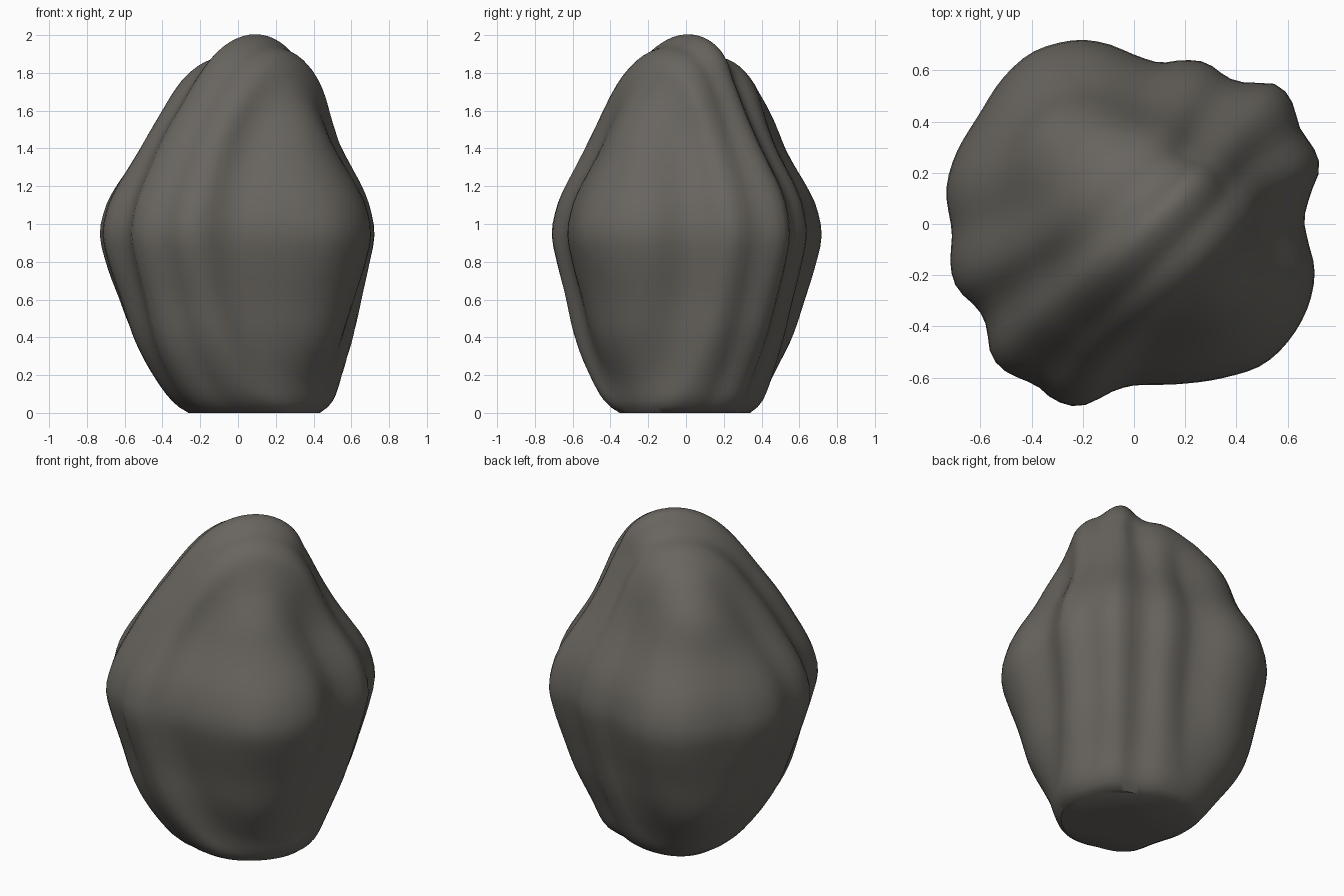
import bpy, bmesh, math

if "Cube" in bpy.data.objects:
    bpy.data.objects.remove(bpy.data.objects["Cube"])

# Outline of the rock at its widest level, seen from above (x, y)
OUTLINE = [(-.71, -.03), (-.715, -.17), (-.69, -.25), (-.61, -.33), (-.575, -.4), (-.56, -.5),
           (-.52, -.56), (-.45, -.6), (-.38, -.63), (-.32, -.68), (-.24, -.71), (-.17, -.7),
           (-.1, -.66), (0, -.63), (.17, -.625), (.35, -.6), (.5, -.55), (.6, -.46),
           (.68, -.32), (.705, -.18), (.68, -.07), (.665, .02), (.69, .12), (.725, .22),
           (.7, .3), (.65, .37), (.605, .5), (.54, .55), (.45, .55), (.37, .57), (.28, .63),
           (.2, .64), (.1, .63), (0, .66), (-.1, .7), (-.2, .715), (-.3, .7), (-.4, .66),
           (-.5, .57), (-.6, .42), (-.7, .25), (-.73, .13)]
# Polar angle from the tip (degrees) -> relative width
WIDTH = [(0, 0), (15.8, .215), (25.2, .335), (35.9, .455), (44.4, .54), (51.8, .605), (58.4, .665),
         (64.6, .73), (70.5, .81), (76.2, .895), (81.8, .96), (90, 1), (97.8, .96),
         (108.5, .875), (120, .79), (133, .67), (144.9, .55), (149.8, .46)]
# Height -> sideways lean
LEAN = [(0, .085), (.2, .05), (.4, .03), (.95, 0), (1.4, .02), (1.7, .055), (2, .07)]
# Corner bulges and dents: direction (degrees), height, height spread, amount
BULGES = [(135, 1.65, .2, .1), (135, .2, .35, .085), (-135, .3, .25, .035),
          (-135, 1.42, .15, .04), (45, 1.7, .2, -.06), (45, .2, .2, -.03),
          (-45, 1.55, .2, .05), (-45, .3, .2, .035)]


def smooth_lookup(table, x):
    """Cubic interpolation through a table of (x, y) pairs."""
    n = len(table)
    i = max(0, min(n - 2, sum(1 for p in table if p[0] <= x) - 1))

    def slope(k):
        a, b = table[max(k - 1, 0)], table[min(k + 1, n - 1)]
        return (b[1] - a[1]) / (b[0] - a[0])
    (x0, y0), (x1, y1) = table[i], table[i + 1]
    h = x1 - x0
    t = max(0, min(1, (x - x0) / h))
    return (y0 * (2*t**3 - 3*t**2 + 1) + y1 * (3*t**2 - 2*t**3)
            + h * slope(i) * (t**3 - 2*t**2 + t) + h * slope(i + 1) * (t**3 - t**2))


polar = sorted((math.atan2(y, x), math.hypot(x, y)) for x, y in OUTLINE)
TAU = 2 * math.pi
polar = ([(a - TAU, r) for a, r in polar[-3:]] + polar + [(a + TAU, r) for a, r in polar[:3]])


def outline_radius(angle):
    return smooth_lookup(polar, (angle + math.pi) % TAU - math.pi)


def ridge_radius(phi, theta):
    """Carry the outline's bumps over the top as ridges along the x = y diagonal."""
    u = math.sin(phi) * math.cos(theta - math.pi / 4)
    v = math.sin(phi) * math.cos(theta + math.pi / 4)
    w = math.cos(phi)
    a = math.acos(max(-1, min(1, v)))
    mix = .5 + .5 * u / max(math.hypot(u, w), 1e-6)
    return (mix * outline_radius(a - math.pi / 4)
            + (1 - mix) * outline_radius(-a - math.pi / 4))


tip_radius = ridge_radius(0, 0)


def rock_point(phi, theta):
    e = ridge_radius(phi, theta)
    c = math.cos(phi)
    if c > 0:
        z = .95 + 1.05 * c * (1 + .7 * c * c * (e / tip_radius - 1))
    else:
        z = max(0, .95 + 1.1 * c)
    r = e * smooth_lookup(WIDTH, math.degrees(phi))
    fade = min(1, math.sin(phi) / .6) ** 2 if c > 0 else 1
    for direction, height, spread, amount in BULGES:
        turn = (theta - math.radians(direction) + math.pi) % TAU - math.pi
        r += amount * fade * math.exp(-(turn / .4) ** 2 / 2 - ((z - height) / spread) ** 2 / 2)
    lean = smooth_lookup(LEAN, z)
    return (r * math.cos(theta) + lean, r * math.sin(theta) + max(0, z - 1) * .025, z)


# Rock: stacked rings, closed with a tip and a flat base
SEGMENTS, RINGS = 96, 48
bm = bmesh.new()
tip = bm.verts.new(rock_point(0, 0))
last = math.radians(149.8)
rings = [[bm.verts.new(rock_point(last * i / RINGS, TAU * j / SEGMENTS))
          for j in range(SEGMENTS)] for i in range(1, RINGS + 1)]
for j in range(SEGMENTS):
    k = (j + 1) % SEGMENTS
    bm.faces.new((tip, rings[0][j], rings[0][k]))
    for upper, lower in zip(rings, rings[1:]):
        bm.faces.new((upper[j], lower[j], lower[k], upper[k]))
bm.faces.new(list(reversed(rings[-1])))
bmesh.ops.recalc_face_normals(bm, faces=bm.faces)
for v in rings[-1]:
    v.co.z = 0

mesh = bpy.data.meshes.new("rock")
bm.to_mesh(mesh)
bm.free()
rock = bpy.data.objects.new("rock", mesh)
bpy.context.collection.objects.link(rock)

# Dark stone colour
stone = bpy.data.materials.new("stone")
stone.diffuse_color = (.14, .13, .115, 1)
stone.use_nodes = True
stone.node_tree.nodes["Principled BSDF"].inputs["Base Color"].default_value = stone.diffuse_color
mesh.materials.append(stone)

bpy.context.view_layer.objects.active = rock
rock.select_set(True)
bpy.ops.object.shade_smooth_by_angle(angle=math.radians(40))
